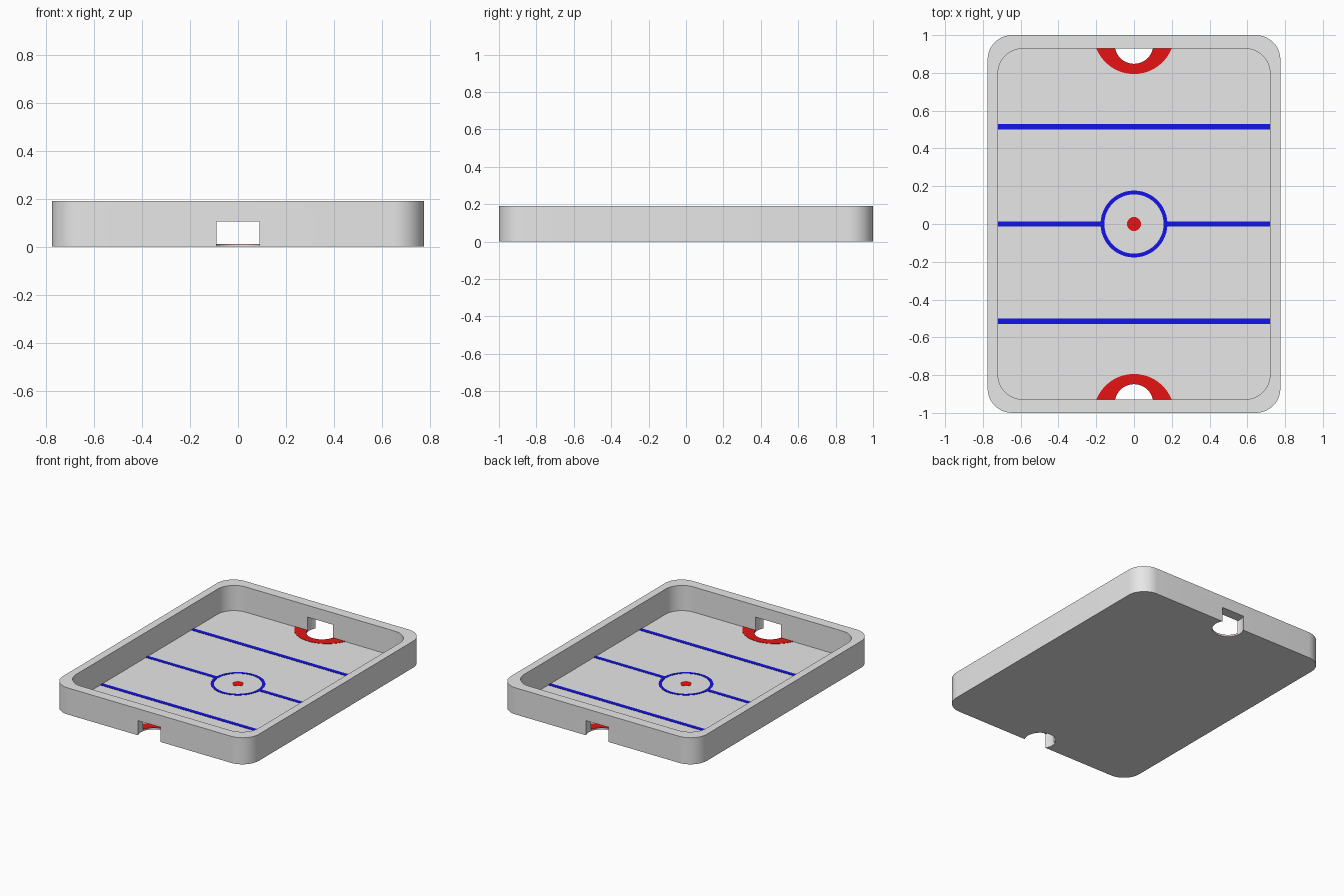
import bpy
import bmesh
from math import sin, cos, pi, asin

if "Cube" in bpy.data.objects:
    bpy.data.objects.remove(bpy.data.objects["Cube"])

HEIGHT, FLOOR, PLATE = 0.19, 0.01, 0.002
IN_X, IN_Y = 0.72, 0.928


def material(name, colour):
    m = bpy.data.materials.new(name)
    m.use_nodes = True
    m.diffuse_color = (*colour, 1)
    m.node_tree.nodes["Principled BSDF"].inputs["Base Color"].default_value = (*colour, 1)
    return m


grey = material("light grey", (0.8, 0.8, 0.8))
red = material("red", (0.8, 0.007, 0.007))
blue = material("blue", (0.007, 0.007, 0.8))


def arc(cx, cy, r, start, end, steps):
    return [(cx + r * cos(start + (end - start) * i / steps),
             cy + r * sin(start + (end - start) * i / steps)) for i in range(steps + 1)]


def circle(cx, cy, r, steps):
    return arc(cx, cy, r, 0, 2 * pi, steps)[:-1]


def rounded_rect(hx, hy, r):
    pts = []
    for k, (sx, sy) in enumerate([(1, 1), (-1, 1), (-1, -1), (1, -1)]):
        pts += arc(sx * (hx - r), sy * (hy - r), r, k * pi / 2, (k + 1) * pi / 2, 12)
    return pts


def rect(x0, x1, y0, y1):
    return [(x0, y0), (x1, y0), (x1, y1), (x0, y1)]


def prism(name, outline, z0, z1, mat):
    """Extrude a flat outline from z0 to z1."""
    bm = bmesh.new()
    face = bm.faces.new([bm.verts.new((x, y, z0)) for x, y in outline])
    out = bmesh.ops.extrude_face_region(bm, geom=[face], use_keep_orig=True)
    for v in out["geom"]:
        if isinstance(v, bmesh.types.BMVert):
            v.co.z = z1
    bmesh.ops.recalc_face_normals(bm, faces=bm.faces)
    mesh = bpy.data.meshes.new(name)
    bm.to_mesh(mesh)
    bm.free()
    mesh.materials.append(mat)
    ob = bpy.data.objects.new(name, mesh)
    bpy.context.scene.collection.objects.link(ob)
    return ob


def select(ob):
    bpy.ops.object.select_all(action="DESELECT")
    ob.select_set(True)
    bpy.context.view_layer.objects.active = ob


def cut(target, cutter):
    cutter.hide_render = True
    mod = target.modifiers.new("cut", "BOOLEAN")
    mod.operation, mod.solver, mod.object = "DIFFERENCE", "EXACT", cutter
    select(target)
    bpy.ops.object.modifier_apply(modifier=mod.name)
    bpy.data.objects.remove(cutter)


# Tray with a sunken floor and a round goal hole through each end
table = prism("table_body", rounded_rect(0.775, 1, 0.13), 0, HEIGHT, grey)
cut(table, prism("pocket_cutter", rounded_rect(IN_X, IN_Y, 0.13), FLOOR, HEIGHT + 0.1, grey))
GOAL_Y, GOAL_R = 0.95, 0.102
for s in (-1, 1):
    cut(table, prism("goal_cutter", circle(0, s * GOAL_Y, GOAL_R, 48), -0.1, 0.105, grey))
select(table)
bpy.ops.object.shade_smooth_by_angle(angle=pi / 6)


def marking(name, outline, mat):
    return prism(name, outline, FLOOR - 0.001, FLOOR + PLATE, mat)


# Red goal creases, stopping at the end walls and around the goal holes
CREASE_Y, CREASE_R = 1.008, 0.214
a = asin((CREASE_Y - IN_Y) / CREASE_R)
b = asin((GOAL_Y - IN_Y) / GOAL_R)
for s, name in ((-1, "front_crease"), (1, "back_crease")):
    shape = (arc(0, CREASE_Y, CREASE_R, pi + a, 2 * pi - a, 32)
             + arc(0, GOAL_Y, GOAL_R, 2 * pi - b, pi + b, 32))
    marking(name, [(x, s * y) for x, y in shape], red)

# Blue cross lines
for s, name in ((-1, "front_line"), (1, "back_line")):
    marking(name, rect(-IN_X, IN_X, s * 0.514 - 0.015, s * 0.514 + 0.015), blue)
for s, name in ((-1, "right_centre_line"), (1, "left_centre_line")):
    x0, x1 = sorted((s * 0.172, s * IN_X))
    marking(name, rect(x0, x1, -0.014, 0.014), blue)

# Centre ring and spot
ring = marking("centre_ring", circle(0, 0, 0.177, 48), blue)
cut(ring, prism("ring_cutter", circle(0, 0, 0.157, 48), -0.1, 0.1, blue))
marking("centre_spot", circle(0, 0, 0.037, 24), red)
